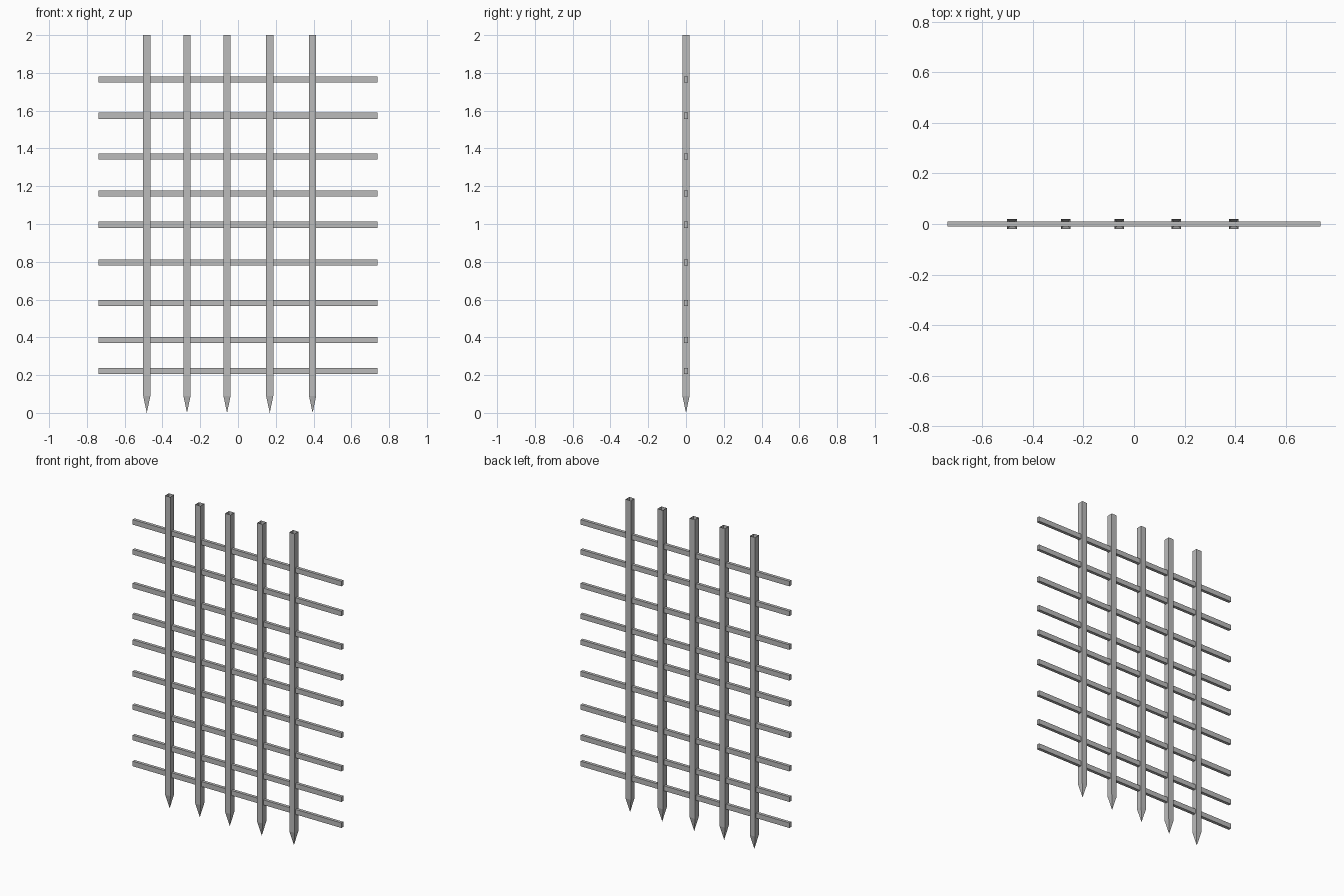
import bpy
import bmesh

cube = bpy.data.objects.get("Cube")
if cube:
    bpy.data.objects.remove(cube, do_unlink=True)

# Single plain grey
grey = bpy.data.materials.new("grey")
grey.use_nodes = True
colour = (0.5, 0.5, 0.5, 1)
grey.diffuse_color = colour
grey.node_tree.nodes["Principled BSDF"].inputs["Base Color"].default_value = colour


def finish(name, bm):
    bmesh.ops.recalc_face_normals(bm, faces=bm.faces)
    mesh = bpy.data.meshes.new(name)
    bm.to_mesh(mesh)
    bm.free()
    mesh.materials.append(grey)
    obj = bpy.data.objects.new(name, mesh)
    bpy.context.collection.objects.link(obj)
    return obj


HALF = 0.019       # half width of a post
TIP = 0.09         # height where the point begins
HEIGHT = 2.0


def add_post(name, x):
    """Square tube, open at the top, with a pyramid point at the foot."""
    bm = bmesh.new()
    corners = [(-1, -1), (1, -1), (1, 1), (-1, 1)]
    low, high = [[bm.verts.new((x + HALF * a, HALF * b, z)) for a, b in corners]
                 for z in (TIP, HEIGHT)]
    point = bm.verts.new((x, 0, 0))
    for i in range(4):
        j = (i + 1) % 4
        bm.faces.new((low[i], low[j], high[j], high[i]))
        bm.faces.new((low[j], low[i], point))
    finish(name, bm)


def add_rail(name, z):
    """Thin closed bar running through every post."""
    bm = bmesh.new()
    bmesh.ops.create_cube(bm, size=1)
    bmesh.ops.scale(bm, vec=(1.475, 0.02, 0.032), verts=bm.verts)
    bmesh.ops.translate(bm, vec=(0, 0, z), verts=bm.verts)
    finish(name, bm)


# Upright posts
for i, x in enumerate((-0.483, -0.27, -0.058, 0.168, 0.395)):
    add_post(f"post_{i + 1}", x)

# Cross rails, bottom to top
for i, z in enumerate((0.221, 0.387, 0.582, 0.795, 0.996, 1.162, 1.358, 1.573, 1.764)):
    add_rail(f"rail_{i + 1}", z)
